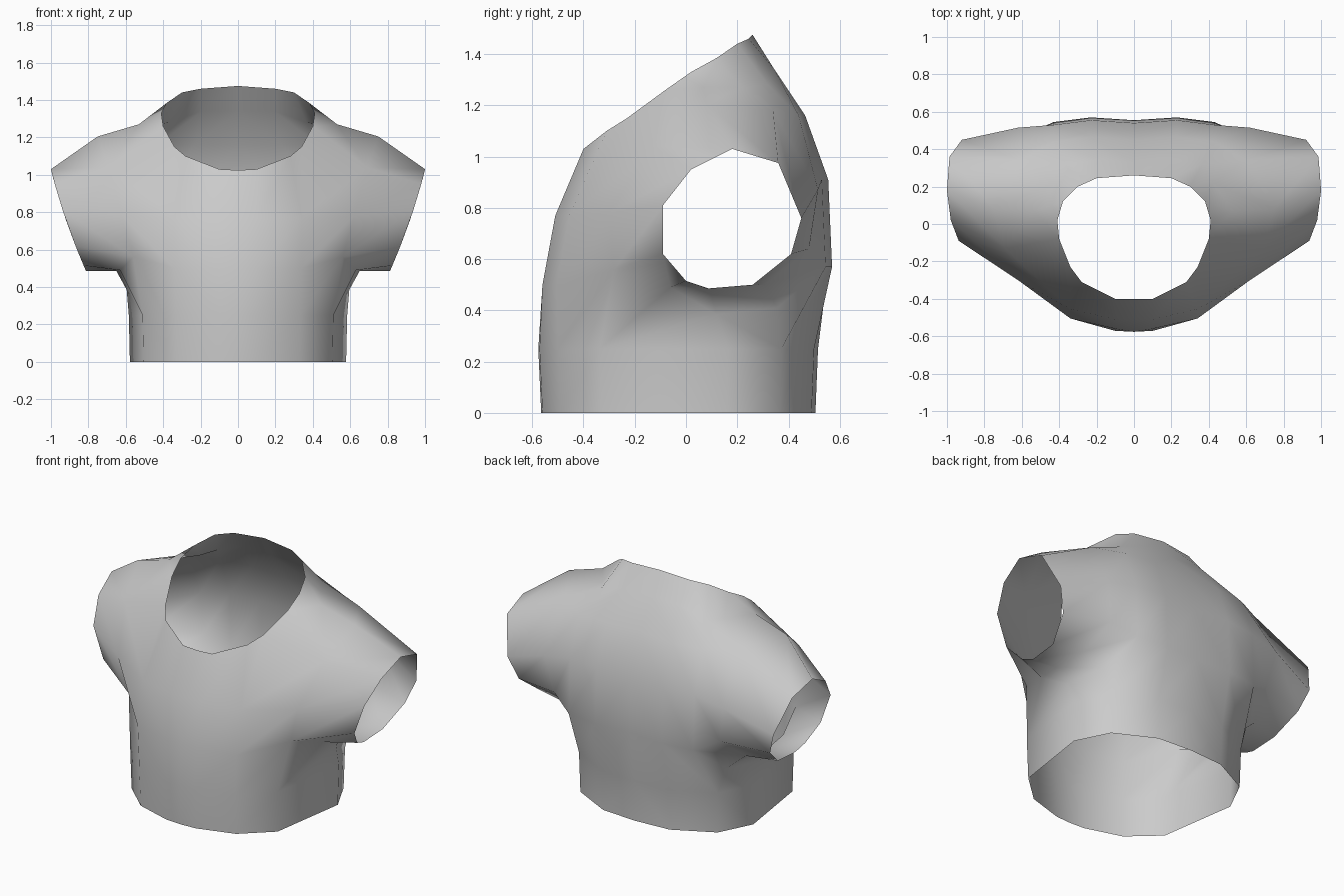
import bpy, bmesh

if "Cube" in bpy.data.objects:
    bpy.data.objects.remove(bpy.data.objects["Cube"])

bm = bmesh.new()


def row(points):
    return [bm.verts.new(p) for p in points]


def face(*verts):
    bm.faces.new(verts)


def strip(a, b):
    # quads between two rows of equal length
    for i in range(len(a) - 1):
        face(a[i], a[i + 1], b[i + 1], b[i])


# Half profiles (x >= 0), running from the front centre round to the back centre
neck = row([(0, -.40, 1.025), (.1, -.40, 1.03), (.28, -.31, 1.10), (.34, -.23, 1.15),
            (.40, -.08, 1.26), (.41, .02, 1.33), (.38, .12, 1.385), (.30, .20, 1.44),
            (.20, .245, 1.46), (0, .26, 1.475)])
hem_xy = [(0, -.565), (.1, -.56), (.33, -.49), (.505, -.33),
          (.578, .16), (.475, .365), (.23, .49), (0, .505)]
hem = row([(x, y, 0) for x, y in hem_xy])
waist = row([(x * 1.01, y * 1.02, .25) for x, y in hem_xy])

# Cuff: slanted, slightly bowed plane, x follows z; starts at the top, runs backwards
cuff_yz = [(.18, 1.03), (.36, .975), (.45, .76), (.41, .62), (.26, .50),
           (.08, .485), (0, .515), (-.09, .62), (-.09, .81), (.02, .95)]
cuff = row([(.645 + .345 * z + .18 * (z - .485) * (1.03 - z), y, z) for y, z in cuff_yz])

# Armhole where the sleeve meets the body, same order as the cuff
arm = row([(.75, .08, 1.205), (.60, .34, 1.18), (.62, .515, .87), (.575, .48, .64),
           (.63, .31, .50), (.65, .09, .485), (.63, -.06, .49), (.56, -.28, .56),
           (.62, -.30, .78), (.69, -.13, 1.04)])

# Shoulder dip beside the neck, and the tuck under the arm
dip = row([(.53, .07, 1.27), (.42, .22, 1.27)])
tuck = row([(.595, .12, .385), (.53, .355, .41)])

# Front and back panel rows
front = [row([(0, y, z), (.1, y, z), (.34, y + .055, z)])
         for y, z in [(-.56, .5), (-.51, .77)]]
back = [row([(0, y, z), (.23 * w, y + .015, z), (.43 * w, y - .01, z - drop)])
        for y, z, w, drop in [(.33, 1.34, .85, .06), (.45, 1.16, 1, 0),
                              (.54, .91, 1, 0), (.555, .57, 1, 0)]]

# Sleeve and lower body
strip(arm + arm[:1], cuff + cuff[:1])
strip(hem, waist)

# Front
strip(waist[:4], front[0] + [arm[7]])
strip(front[0] + [arm[7]], front[1] + [arm[8]])
strip(front[1], neck[:3])
face(front[1][2], neck[3], neck[2])
face(front[1][2], arm[8], arm[9], neck[3])
face(arm[9], neck[4], neck[3])
face(arm[9], arm[0], dip[0], neck[4])
face(neck[4], dip[0], neck[5])

# Shoulder and back
face(arm[0], arm[1], dip[1], dip[0])
face(dip[0], dip[1], neck[6], neck[5])
strip([neck[9], neck[8], neck[7]], back[0])
face(neck[7], neck[6], dip[1], back[0][2])
strip(back[0] + [dip[1]], back[1] + [arm[1]])
strip(back[1] + [arm[1]], back[2] + [arm[2]])
strip(back[2] + [arm[2]], back[3] + [arm[3]])
strip(back[3], [waist[7], waist[6], waist[5]])

# Underarm side
face(back[3][2], arm[3], arm[4], tuck[1])
face(back[3][2], tuck[1], waist[5])
face(waist[5], tuck[1], tuck[0], waist[4])
face(tuck[1], arm[4], arm[5], tuck[0])
face(waist[4], tuck[0], waist[3])
face(tuck[0], arm[5], arm[6], waist[3])
face(waist[3], arm[6], arm[7])

# Make the outside face outwards
bmesh.ops.recalc_face_normals(bm, faces=bm.faces)
lowest = min(bm.faces, key=lambda f: f.calc_center_median().y)
if lowest.normal.y > 0:
    bmesh.ops.reverse_faces(bm, faces=bm.faces)

mesh = bpy.data.meshes.new("shirt")
bm.to_mesh(mesh)
bm.free()
shirt = bpy.data.objects.new("shirt", mesh)
bpy.context.collection.objects.link(shirt)
mesh.polygons.foreach_set("use_smooth", [True] * len(mesh.polygons))

# Left half
mirror = shirt.modifiers.new("mirror", 'MIRROR')
mirror.use_clip = True
mirror.merge_threshold = .001
